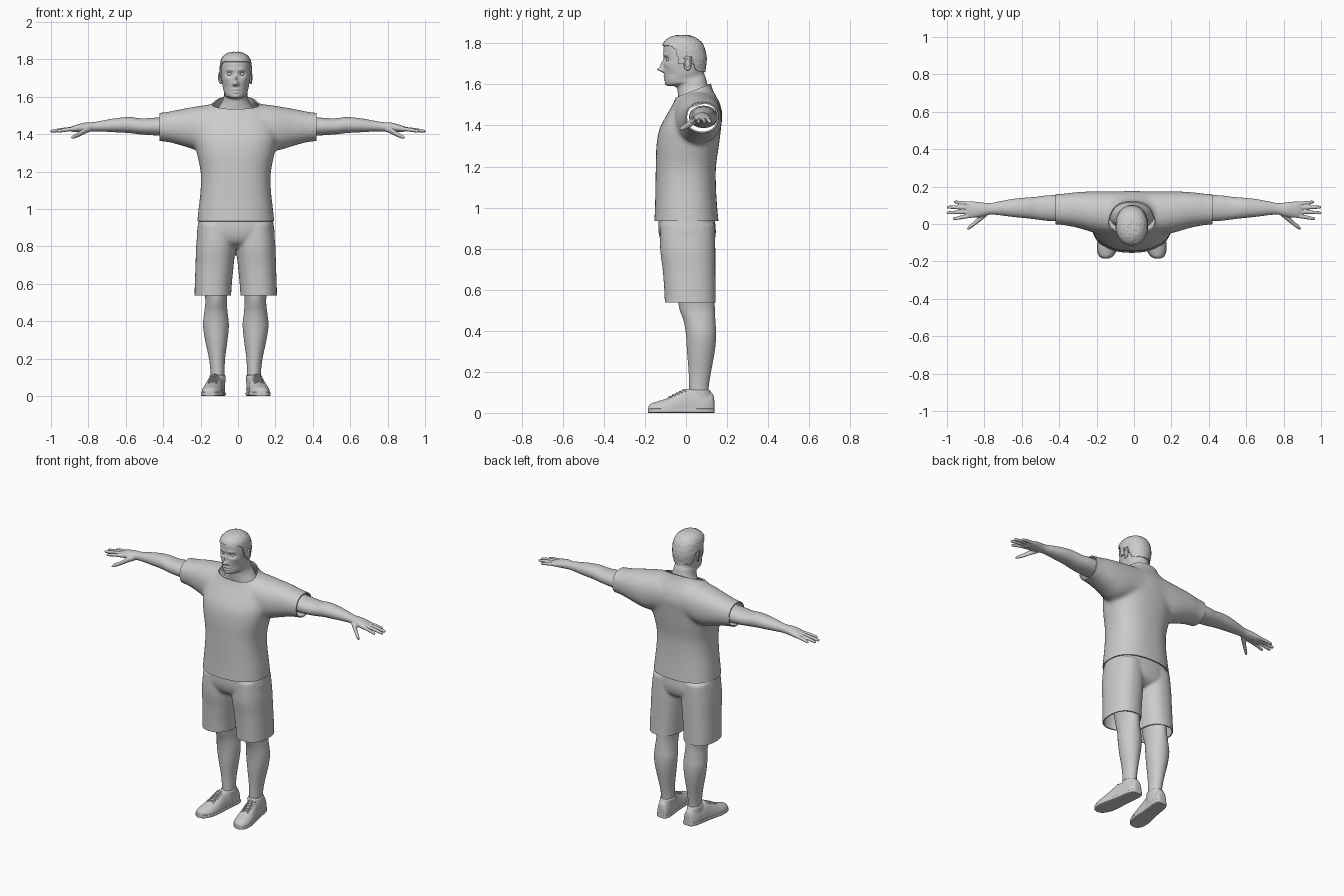
import bpy, bmesh, math
from mathutils import Vector, noise

if "Cube" in bpy.data.objects:
    bpy.data.objects.remove(bpy.data.objects["Cube"])

CX = -0.012  # centre line of the body


def lerp(table, t):
    for (a, va), (b, vb) in zip(table, table[1:]):
        if t <= b:
            return va + (vb - va) * max(0, (t - a) / (b - a))
    return table[-1][1]


def resample(rows, k):
    out = []
    for i in range(len(rows) - 1):
        a, b = rows[max(i - 1, 0)], rows[i]
        c, d = rows[i + 1], rows[min(i + 2, len(rows) - 1)]
        for j in range(k):
            t = j / k
            out.append([.5 * (2*q + (r-p)*t + (2*p-5*q+4*r-s)*t*t + (3*q-p-3*r+s)*t**3)
                        for p, q, r, s in zip(a, b, c, d)])
    return out + [rows[-1]]


def loft(bm, axis, rows, n=2.0, seg=32, k=5):
    # row = position on axis, two centre coordinates, two radii
    others = [i for i in range(3) if i != axis]
    rings = []
    for t, c1, c2, r1, r2 in resample(rows, k):
        ring = []
        for i in range(seg):
            p = [t, t, t]
            for o, c, r, f in ((others[0], c1, r1, math.cos), (others[1], c2, r2, math.sin)):
                w = f(2 * math.pi * i / seg)
                p[o] = c + r * math.copysign(abs(w) ** (2 / n), w)
            ring.append(bm.verts.new(p))
        rings.append(ring)
    faces = [bm.faces.new(rings[0]), bm.faces.new(rings[-1][::-1])]
    for a, b in zip(rings, rings[1:]):
        for i in range(seg):
            j = (i + 1) % seg
            faces.append(bm.faces.new((a[i], b[i], b[j], a[j])))
    bmesh.ops.recalc_face_normals(bm, faces=faces)


def modify(ob, kind, **props):
    bpy.context.view_layer.objects.active = ob
    m = ob.modifiers.new(kind, kind)
    for key, v in props.items():
        setattr(m, key, v)
    bpy.ops.object.modifier_apply(modifier=m.name)


def shade(ob, angle=50):
    bpy.ops.object.select_all(action='DESELECT')
    ob.select_set(True)
    bpy.context.view_layer.objects.active = ob
    bpy.ops.object.shade_smooth_by_angle(angle=math.radians(angle))


def to_object(name, bm, x=0):
    me = bpy.data.meshes.new(name)
    bm.to_mesh(me)
    bm.free()
    ob = bpy.data.objects.new(name, me)
    bpy.context.scene.collection.objects.link(ob)
    ob.location.x = x
    return ob


def build(name, lofts, voxel=0, smooth=0, cuts=(), thick=0, x=0):
    bm = bmesh.new()
    for args in lofts:
        loft(bm, *args)
    ob = to_object(name, bm, x)
    if voxel:
        modify(ob, 'REMESH', mode='VOXEL', voxel_size=voxel)
        modify(ob, 'SMOOTH', factor=.5, iterations=smooth)
    if cuts:
        bm = bmesh.new()
        bm.from_mesh(ob.data)
        for co, no in cuts:
            bmesh.ops.bisect_plane(bm, geom=bm.verts[:] + bm.edges[:] + bm.faces[:],
                                   plane_co=co, plane_no=Vector(no).normalized(), clear_outer=True)
        bm.to_mesh(ob.data)
        bm.free()
    if thick:
        modify(ob, 'SOLIDIFY', thickness=thick, offset=-1)
    shade(ob)
    return ob


def span(rows, s=1, dx=0):
    # (z, centre x, front, back, half width) -> loft rows
    return [(z, s * c + dx, (f + b) / 2, w, (b - f) / 2) for z, c, f, b, w in rows]


# Shirt: torso and sleeves merged, then opened at hem, cuffs and collar
torso = span([(.90, 0, -.156, .162, .209), (1.0, 0, -.151, .152, .199), (1.1, 0, -.149, .146, .188),
              (1.2, 0, -.147, .146, .188), (1.3, 0, -.144, .16, .208), (1.38, 0, -.13, .17, .222),
              (1.45, 0, -.095, .177, .22), (1.5, 0, -.066, .168, .2), (1.54, 0, -.048, .148, .16),
              (1.57, 0, -.04, .132, .118), (1.61, 0, -.03, .12, .098), (1.66, 0, -.03, .12, .095)], dx=CX)
sleeve = [(0, .06, 1.445, .115, .11), (.1, .058, 1.445, .116, .118), (.2, .063, 1.432, .112, .12),
          (.3, .075, 1.437, .096, .098), (.38, .078, 1.439, .084, .08), (.47, .08, 1.438, .078, .072)]
build("shirt", [(2, torso, 2.4, 64)] + [(0, [(s * r[0], *r[1:]) for r in sleeve], 2.2, 40) for s in (-1, 1)],
      voxel=.011, smooth=10, thick=.007,
      cuts=[((0, 0, .935), (0, 0, -1)), ((.42, 0, 0), (1, 0, 0)), ((-.42, 0, 0), (-1, 0, 0)),
            ((0, .05, 1.575), (0, -.4, 1))])

# Shorts: hips and two wide legs
hips = span([(.98, 0, -.13, .14, .19), (.93, 0, -.135, .142, .2), (.87, 0, -.132, .145, .207),
             (.82, 0, -.11, .13, .19), (.79, 0, -.06, .09, .12)])
short_leg = [(.92, .1, -.125, .14, .1), (.8, .107, -.126, .143, .105), (.7, .113, -.114, .143, .102),
             (.6, .12, -.106, .144, .099), (.5, .124, -.102, .146, .097)]
build("shorts", [(2, hips, 2.4, 56)] + [(2, span(short_leg, s), 2.3, 40) for s in (-1, 1)],
      voxel=.008, smooth=6, thick=.007, x=CX,
      cuts=[((0, 0, .538), (0, 0, -1)), ((0, 0, .955), (0, 0, 1))])

# Limbs and shoes
leg = [(.64, .107, -.05, .14, .075), (.52, .105, -.035, .14, .058), (.45, .106, -.012, .143, .062),
       (.38, .106, 0, .147, .069), (.3, .104, .005, .14, .06), (.2, .1, .013, .122, .043),
       (.12, .097, .015, .11, .037), (.05, .095, .015, .11, .037)]
arm = [(.34, .085, 1.442, .07, .055), (.45, .085, 1.441, .069, .047), (.52, .085, 1.442, .061, .043),
       (.58, .086, 1.449, .055, .043), (.65, .086, 1.448, .048, .038), (.72, .084, 1.444, .037, .03),
       (.77, .081, 1.44, .031, .025), (.82, .077, 1.437, .039, .025), (.87, .077, 1.43, .044, .019),
       (.895, .077, 1.427, .038, .012)]
fingers = [(.048, .029, .97), (.067, .06, 1.003), (.087, .09, 1.0), (.106, .117, .965)]
thumb = [(.785, .06, 1.432, .016, .017), (.82, .032, 1.418, .017, .017), (.85, .006, 1.4, .014, .014),
         (.88, -.018, 1.386, .011, .011), (.893, -.028, 1.38, .004, .004)]
shoe = [(-.184, .018, .014), (-.172, .031, .034), (-.14, .042, .05), (-.09, .058, .055), (-.04, .084, .051),
        (0, .103, .047), (.05, .1, .045), (.1, .09, .043), (.13, .08, .033), (.138, .05, .02)]


def shoe_x(y):
    return .094 + (.137 - y) * .14


for s, side in ((-1, "right"), (1, "left")):
    build(side + "_leg", [(2, span(leg, s), 2, 40)], x=CX)

    # Arm with palm, fingers and thumb
    parts = [(0, arm, 2.1)]
    for yb, yt, tip in fingers:
        ym = yb + (yt - yb) * .5
        parts.append((0, [(.84, yb, 1.43, .011, .011), ((.84 + tip) / 2, ym, 1.426, .0105, .011),
                          (tip - .012, yt, 1.417, .0085, .0085), (tip, yt, 1.416, .004, .004)], 2, 16))
    parts.append((0, thumb, 2, 16))
    parts = [(p[0], [(s * r[0], *r[1:]) for r in p[1]], *p[2:]) for p in parts]
    build(side + "_arm", parts, voxel=.0042, smooth=3)

    # Shoe upper with ankle collar, sole and laces
    upper = [(y, s * shoe_x(y), .014, w, h) for y, h, w in shoe]
    collar = [(.04, s * .1, .062, .042, .062), (.085, s * .098, .062, .043, .062), (.112, s * .097, .062, .044, .056)]
    build(side + "_shoe", [(1, upper, 2.2), (2, collar)], voxel=.005, smooth=5, x=CX,
          cuts=[((0, 0, .012), (0, 0, -1))])
    sole = [(y, s * shoe_x(y), .011, w + .003, .011) for y, h, w in shoe]
    build(side + "_sole", [(1, sole, 6)], x=CX)
    heights = [(y, h) for y, h, w in shoe]
    laces = []
    for i in range(5):
        for d in (-1, 1):
            y0 = -.012 - .017 * i
            row = []
            for f in (-1, -.5, 0, .5, 1):
                y = y0 + d * f * .009
                z = .015 + lerp(heights, y) * math.sqrt(1 - (f * .48) ** 2)
                row.append((s * shoe_x(y0) + f * .024, y, z, .0035, .0035))
            laces.append((0, row, 2, 8, 2))
    build(side + "_laces", laces, x=CX)

# Head and neck, with the face shaped by soft bumps
head_rows = span([(1.45, 0, -.03, .12, .12), (1.5, 0, -.035, .112, .092), (1.54, 0, -.04, .104, .07),
                  (1.568, 0, -.045, .098, .063), (1.58, 0, -.06, .094, .062), (1.59, 0, -.088, .09, .062),
                  (1.605, 0, -.1, .088, .064), (1.63, 0, -.103, .088, .069), (1.66, 0, -.106, .09, .073),
                  (1.70, 0, -.108, .093, .077), (1.74, 0, -.109, .092, .079), (1.78, 0, -.109, .082, .076),
                  (1.805, 0, -.099, .066, .067), (1.823, 0, -.075, .04, .048), (1.831, 0, -.048, .013, .026),
                  (1.833, 0, -.024, -.012, .006)])
bumps = [(0, 1.672, .012, .012, -.032), (0, 1.698, .008, .018, -.015), (0, 1.64, .02, .005, -.006),
         (0, 1.624, .017, .006, -.006), (0, 1.598, .02, .012, -.005)]
for s in (-1, 1):
    bumps += [(s * .033, 1.722, .017, .012, .014), (s * .03, 1.745, .02, .008, -.006),
              (s * .013, 1.666, .007, .007, -.008), (s * .05, 1.695, .018, .014, -.005),
              (s * .055, 1.65, .015, .018, .005)]
bm = bmesh.new()
loft(bm, 2, head_rows, 2.15, 96, 9)
for v in bm.verts:
    x, y, z = v.co
    v.co.z += .3 * (y + .1) * min(1, max(0, (1.72 - z) / .12))
    if y < -.03:
        v.co.y += sum(d * math.exp(-((x - bx) / rx) ** 2 - ((v.co.z - bz) / rz) ** 2)
                      for bx, bz, rx, rz, d in bumps)
hair_bm = bm.copy()
shade(to_object("head", bm, CX), 70)

# Short hair: the scalp lifted off the head above the hairline
hairline = [(-.2, 1.793), (-.07, 1.785), (-.045, 1.765), (-.034, 1.70), (-.012, 1.70), (-.004, 1.74),
            (.025, 1.735), (.045, 1.67), (.2, 1.635)]
drop = [f for f in hair_bm.faces
        if f.calc_center_median().z < lerp(hairline, f.calc_center_median().y)]
bmesh.ops.delete(hair_bm, geom=drop, context='FACES')
hair_bm.normal_update()
for v in hair_bm.verts:
    v.co += v.normal * (.0015 + .002 * noise.noise(v.co * Vector((110, 50, 110)).length * .6))
hair = to_object("hair", hair_bm, CX)
modify(hair, 'SOLIDIFY', thickness=.006, offset=1)
shade(hair)

# Eyes and ears
for s, side in ((-1, "right"), (1, "left")):
    bm = bmesh.new()
    bmesh.ops.create_uvsphere(bm, u_segments=20, v_segments=12, radius=.013)
    eye = to_object(side + "_eye", bm, CX + s * .032)
    eye.location.yz = (-.083, 1.722)
    shade(eye)
    bpy.ops.mesh.primitive_torus_add(major_segments=28, minor_segments=10, major_radius=.021, minor_radius=.006,
                                     location=(CX + s * .081, .008, 1.703),
                                     rotation=(math.radians(-12), math.radians(90), s * math.radians(-18)))
    ear = bpy.context.object
    ear.name = side + "_ear"
    ear.scale = (1.3, .75, 1)
    bm = bmesh.new()
    bm.from_mesh(ear.data)
    bmesh.ops.create_uvsphere(bm, u_segments=20, v_segments=10, radius=.02)
    for v in bm.verts[-182:]:
        v.co.z *= .25
    bm.to_mesh(ear.data)
    bm.free()
    shade(ear)
